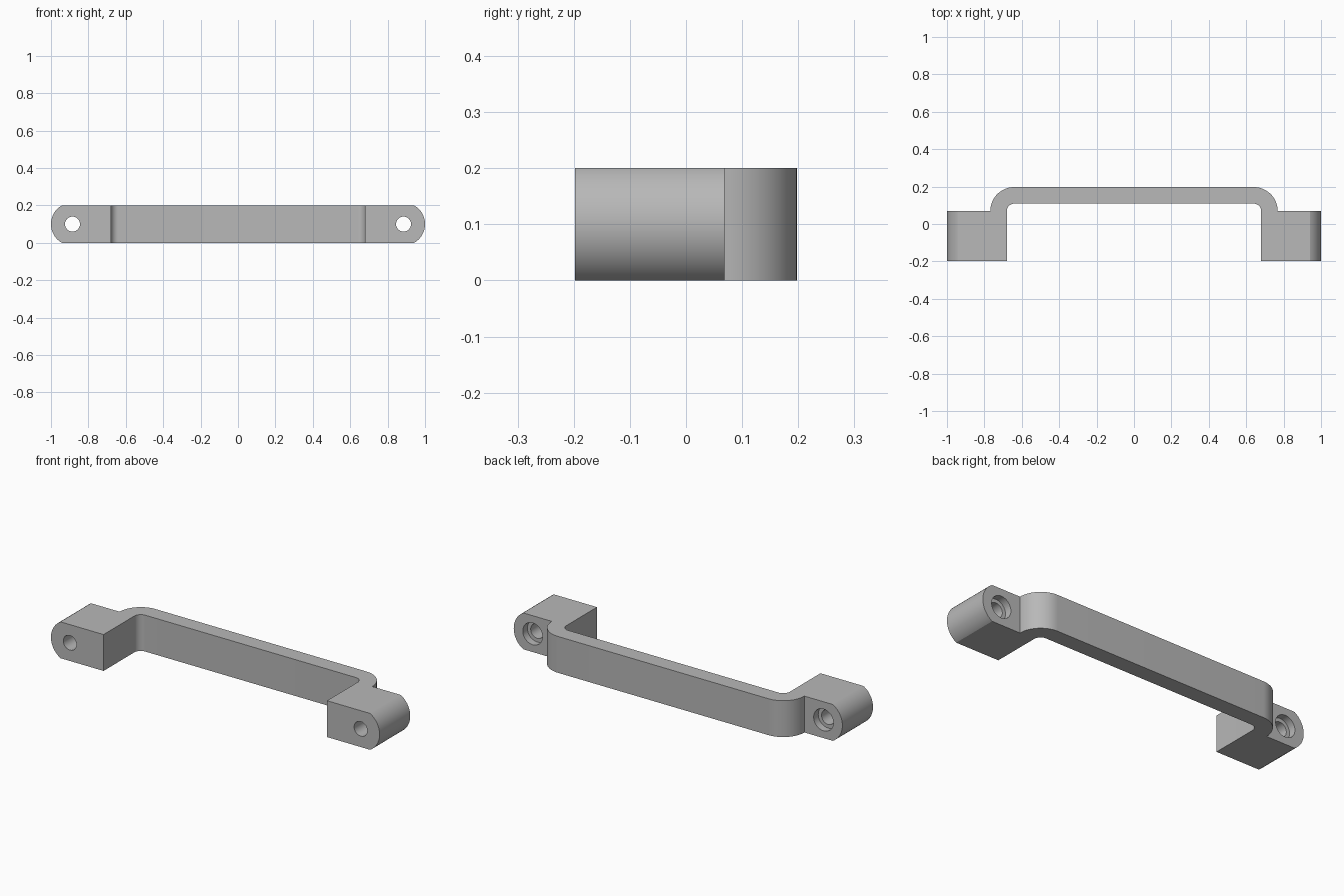
import bpy, bmesh
from math import sin, cos, pi, radians
from mathutils import Vector, Matrix

cube = bpy.data.objects.get("Cube")
if cube:
    bpy.data.objects.remove(cube, do_unlink=True)

# Main dimensions
HEIGHT = 0.2
FRONT, BACK = -0.1975, 0.1975
FOOT_BACK = 0.069
FOOT_INNER = 0.68
HOLE_X = 0.885
BEND_X = 0.64
INNER_R = FOOT_INNER - BEND_X
OUTER_R = BACK - FOOT_BACK

grey = bpy.data.materials.new("satin_grey")
grey.use_nodes = True
colour = (0.48, 0.48, 0.48, 1)
grey.diffuse_color = colour
grey.node_tree.nodes["Principled BSDF"].inputs["Base Color"].default_value = colour


def arc(cx, cy, r, start, end, steps):
    """Points along an arc, angles in degrees."""
    angles = [radians(start + (end - start) * i / steps) for i in range(steps + 1)]
    return [(cx + r * cos(a), cy + r * sin(a)) for a in angles]


def mirrored(half):
    """Close a right-hand half outline with its mirror image."""
    return half + [(-x, y) for x, y in reversed(half)]


def prism(name, points, direction):
    """Extrude a closed outline of 3D points along a direction."""
    bm = bmesh.new()
    face = bm.faces.new([bm.verts.new(p) for p in points])
    result = bmesh.ops.extrude_face_region(bm, geom=[face])
    moved = [g for g in result["geom"] if isinstance(g, bmesh.types.BMVert)]
    bmesh.ops.translate(bm, verts=moved, vec=Vector(direction))
    bmesh.ops.recalc_face_normals(bm, faces=bm.faces[:])
    return finish(name, bm)


def cylinder(name, x, radius, y0, y1):
    """Cylinder along y at the screw height."""
    bm = bmesh.new()
    place = Matrix.Translation((x, (y0 + y1) / 2, HEIGHT / 2)) @ Matrix.Rotation(pi / 2, 4, "X")
    bmesh.ops.create_cone(bm, cap_ends=True, segments=48, radius1=radius,
                          radius2=radius, depth=y1 - y0, matrix=place)
    return finish(name, bm)


def finish(name, bm):
    mesh = bpy.data.meshes.new(name)
    bm.to_mesh(mesh)
    bm.free()
    mesh.materials.append(grey)
    obj = bpy.data.objects.new(name, mesh)
    bpy.context.collection.objects.link(obj)
    return obj


def cut(target, cutter, operation):
    """Apply a boolean and discard the cutter."""
    cutter.hide_render = True
    mod = target.modifiers.new("cut", "BOOLEAN")
    mod.operation = operation
    mod.solver = "EXACT"
    mod.object = cutter
    bpy.context.view_layer.objects.active = target
    bpy.ops.object.modifier_apply(modifier=mod.name)
    bpy.data.objects.remove(cutter, do_unlink=True)


# Handle: bridge with rounded bends and two mounting feet, drawn in plan
half = arc(BEND_X, FOOT_BACK, INNER_R, 90, 0, 12)
half += [(FOOT_INNER, FRONT), (1.05, FRONT), (1.05, FOOT_BACK)]
half += arc(BEND_X, FOOT_BACK, OUTER_R, 0, 90, 20)
handle = prism("pull_handle", [(x, y, 0) for x, y in mirrored(half)], (0, 0, HEIGHT))

# Rounded outer ends of the feet
ends = mirrored(arc(HOLE_X, HEIGHT / 2, 1 - HOLE_X, -90, 90, 48))
envelope = prism("end_rounding", [(x, -0.5, z) for x, z in ends], (0, 1, 0))
cut(handle, envelope, "INTERSECT")

# Screw holes, counterbored from the back
for side in (-1, 1):
    cut(handle, cylinder("screw_hole", side * HOLE_X, 0.04, -0.4, 0.4), "DIFFERENCE")
    cut(handle, cylinder("counterbore", side * HOLE_X, 0.06, FOOT_BACK - 0.04, 0.4), "DIFFERENCE")

# Smooth curves, crisp edges
bpy.ops.object.select_all(action="DESELECT")
handle.select_set(True)
bpy.context.view_layer.objects.active = handle
bpy.ops.object.shade_smooth_by_angle(angle=radians(25))
